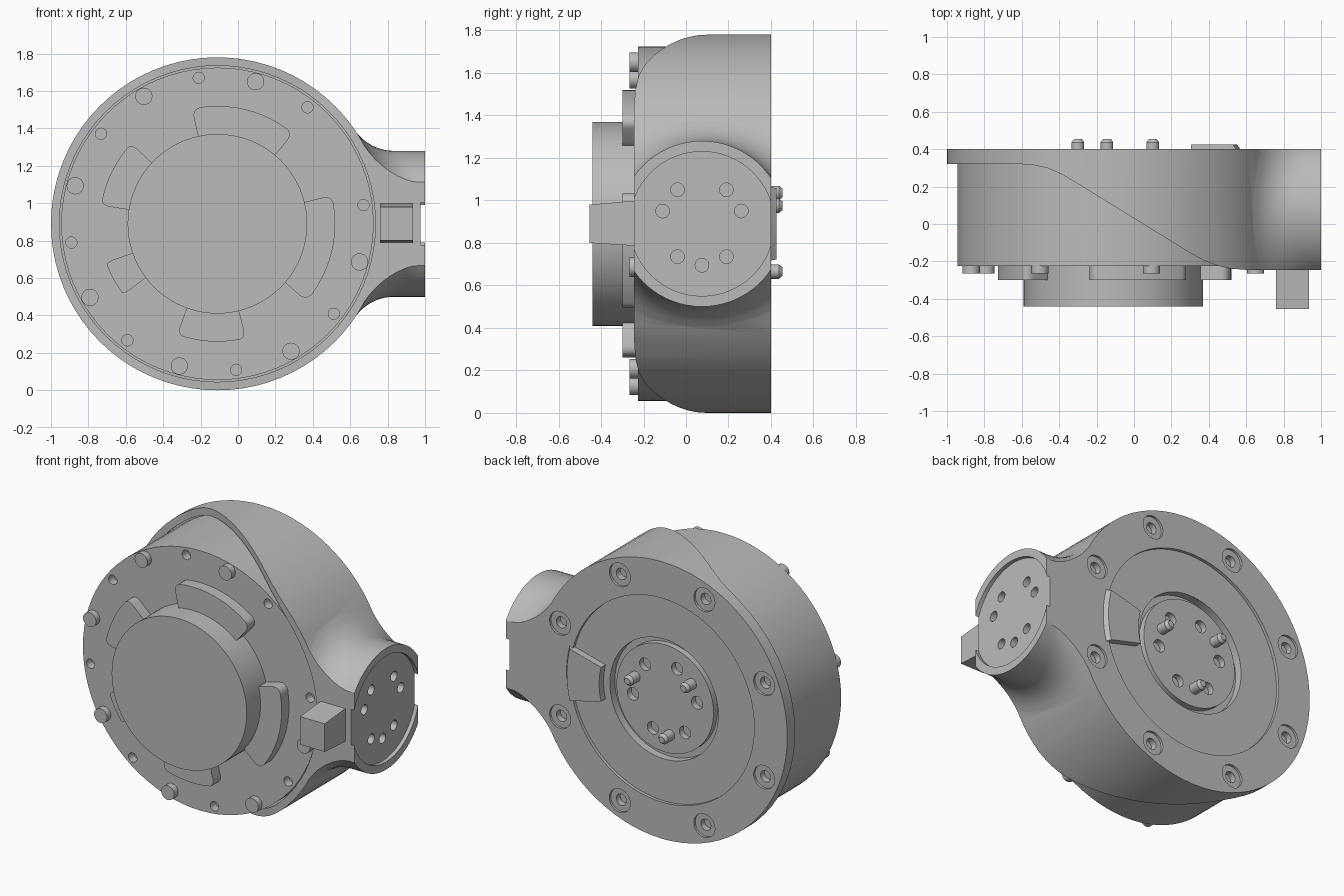
import bpy, bmesh
from math import sin, cos, pi, radians, sqrt
from mathutils import Vector, Matrix

cube = bpy.data.objects.get("Cube")
if cube:
    bpy.data.objects.remove(cube)

CX, CZ, AY = -0.11, 0.89, 0.075      # drum axis x and z, arm axis y
DRUM_R, ARM_R, FILLET = 0.89, 0.39, 0.25

grey = bpy.data.materials.new("machined grey")
grey.use_nodes = True
grey.diffuse_color = (0.5, 0.5, 0.5, 1)
grey.node_tree.nodes["Principled BSDF"].inputs["Base Color"].default_value = (0.5, 0.5, 0.5, 1)


def finish(name, bm):
    bmesh.ops.recalc_face_normals(bm, faces=bm.faces[:])
    mesh = bpy.data.meshes.new(name)
    bm.to_mesh(mesh)
    bm.free()
    mesh.materials.append(grey)
    obj = bpy.data.objects.new(name, mesh)
    bpy.context.collection.objects.link(obj)
    return obj


def activate(obj):
    bpy.ops.object.select_all(action='DESELECT')
    obj.select_set(True)
    bpy.context.view_layer.objects.active = obj


def cylinders(name, spots, r, a, b, axis='Y', r2=None, segs=24):
    """Cylinders from a to b along an axis; spots are (x, z) for Y and (y, z) for X."""
    bm = bmesh.new()
    turn = Matrix.Rotation(-pi / 2, 4, 'X') if axis == 'Y' else Matrix.Rotation(pi / 2, 4, 'Y')
    for p, q in spots:
        mid = (a + b) / 2
        place = Vector((p, mid, q)) if axis == 'Y' else Vector((mid, p, q))
        bmesh.ops.create_cone(bm, cap_ends=True, segments=segs, radius1=r,
                              radius2=r if r2 is None else r2, depth=b - a,
                              matrix=Matrix.Translation(place) @ turn)
    return finish(name, bm)


def disc(name, r, a, b):
    return cylinders(name, [(CX, CZ)], r, a, b, segs=80)


def prism(name, pts, a, b, axis='Y', end_pts=None, rounding=0):
    """Extrude an outline along Y (x, z points) or Z (x, y points)."""
    bm = bmesh.new()
    put = (lambda p, h: (p[0], h, p[1])) if axis == 'Y' else (lambda p, h: (p[0], p[1], h))
    low = [bm.verts.new(put(p, a)) for p in pts]
    high = [bm.verts.new(put(p, b)) for p in (end_pts or pts)]
    bm.faces.new(low)
    bm.faces.new(high)
    for i in range(len(pts)):
        j = (i + 1) % len(pts)
        bm.faces.new((low[i], low[j], high[j], high[i]))
    bmesh.ops.recalc_face_normals(bm, faces=bm.faces[:])
    if rounding:
        corners = [e for v, w in zip(low, high) for e in v.link_edges
                   if e.other_vert(v) is w and e.calc_face_angle() > 1]
        bmesh.ops.bevel(bm, geom=corners, offset=rounding, segments=5,
                        profile=0.5, affect='EDGES')
    return finish(name, bm)


def ring(r, start, step, count):
    return [(CX + r * cos(radians(start + step * k)), CZ + r * sin(radians(start + step * k)))
            for k in range(count)]


def sector(r0, r1, a0, a1, n=12):
    step = (a1 - a0) / n
    return ring(r1, a0, step, n + 1) + ring(r0, a0, step, n + 1)[::-1]


def boolean(obj, tool, operation='DIFFERENCE'):
    mod = obj.modifiers.new("cut", 'BOOLEAN')
    mod.operation, mod.solver, mod.object = operation, 'EXACT', tool
    activate(obj)
    bpy.ops.object.modifier_apply(modifier=mod.name)
    bpy.data.objects.remove(tool)


def flared_arm():
    """Arm tube that blends into the drum with a rolling-ball fillet."""
    bm = bmesh.new()
    n, steps = 72, 10
    rows = [[] for _ in range(steps + 3)]
    for k in range(n):
        t = 2 * pi * k / n
        u = Vector((0, cos(t), sin(t)))
        reach = DRUM_R + FILLET
        c = u * (ARM_R + FILLET)
        c.x = sqrt(reach ** 2 - c.z ** 2)
        to_drum = Vector((-c.x, 0, -c.z)).normalized()
        path = [u * ARM_R + Vector((1.5, 0, 0))]
        path += [c + FILLET * (-u).slerp(to_drum, i / steps) for i in range(steps + 1)]
        path[-1] += to_drum * 0.004
        path.append(u * 0.3 + Vector((0.35, 0, 0)))
        for row, p in zip(rows, path):
            row.append(bm.verts.new(p + Vector((CX, AY, CZ))))
    for r0, r1 in zip(rows, rows[1:]):
        for k in range(n):
            j = (k + 1) % n
            bm.faces.new((r0[k], r0[j], r1[j], r1[k]))
    bm.faces.new(rows[0])
    bm.faces.new(rows[-1])
    return finish("arm", bm)


# Housing: drum and arm, trimmed by a sweeping side outline
housing = disc("housing", DRUM_R, -1, 1)
boolean(housing, flared_arm(), 'UNION')
outline = [(-1.2, 0.32), (-0.6, 0.32), (-0.53, 0.314), (-0.46, 0.298), (-0.38, 0.262),
           (-0.3, 0.215), (0.3, -0.155), (0.38, -0.198), (0.45, -0.224), (0.52, -0.239),
           (0.6, -0.245), (1, -0.245), (1, 0.4), (-1.2, 0.4)]
boolean(housing, prism("trim", outline, -0.5, 2.3, 'Z'), 'INTERSECT')
boolean(housing, disc("bore", 0.845, -1, 0.33))

# Back plate recesses and screw seats
boolean(housing, disc("back_recess", 0.655, 0.38, 0.6))
boolean(housing, disc("hub_opening", 0.385, 0.3, 0.6))
seats = ring(0.785, 22.5, 45, 8)
boolean(housing, cylinders("screw_seats", seats, 0.075, 0.385, 0.6))
boolean(housing, cylinders("screw_sockets", seats, 0.036, 0.345, 0.6))

# Arm end socket and its holes
boolean(housing, cylinders("end_recess", [(AY, CZ)], 0.34, 0.975, 1.2, 'X', segs=64))
end_holes = [(AY + s * y, z) for s in (-1, 1)
             for y, z in ((0.115, 1.05), (0.185, 0.95), (0.115, 0.735))] + [(AY, 0.695)]
boolean(housing, cylinders("end_holes", end_holes, 0.032, 0.91, 1.2, 'X'))

# Inner drum with small holes around the front rim
drum = disc("inner_drum", 0.835, -0.225, 0.33)
boolean(drum, cylinders("rim_holes", ring(0.787, 7.3, 45, 8), 0.03, -0.5, -0.17))
disc("front_cap", 0.48, -0.44, -0.2)
cylinders("front_bolts", ring(0.787, 75, 45, 7), 0.046, -0.265, -0.2)

# Raised arc pads around the cap
for k, (a0, a1) in enumerate([(50, 102.5), (137, 171), (199, 217), (250, 284), (319, 374)]):
    prism(f"arc_pad_{k + 1}", sector(0.45, 0.63, a0, a1), -0.3, -0.2, rounding=0.045)

# Tapered block on the front of the arm
x0, x1 = 0.76, 0.935
prism("arm_block", [(x0, 0.8), (x1, 0.8), (x1, 0.98), (x0, 0.98)], -0.455, -0.22,
      end_pts=[(x0, 0.785), (x1, 0.785), (x1, 1.0), (x0, 1.0)])

# Back hub with holes and locating pins
hub = disc("back_hub", 0.345, 0.31, 0.37)
boolean(hub, cylinders("hub_holes", ring(0.23, 52, 60, 6), 0.04, 0.2, 0.6))
pins = [(0.1, 0.975), (-0.3, 1.035), (-0.145, 0.665)]
cylinders("pins", pins, 0.034, 0.33, 0.437)
cylinders("pin_tips", pins, 0.034, 0.437, 0.455, r2=0.02)

# Wedge plate beside the hub
prism("wedge_plate", sector(0.43, 0.71, -14.7, 14.7), 0.36, 0.425,
      end_pts=sector(0.43, 0.66, -14.7, 14.7))

for obj in bpy.context.scene.objects:
    if obj.type == 'MESH' and grey.name in obj.data.materials:
        activate(obj)
        bpy.ops.object.shade_smooth_by_angle(angle=radians(30))
